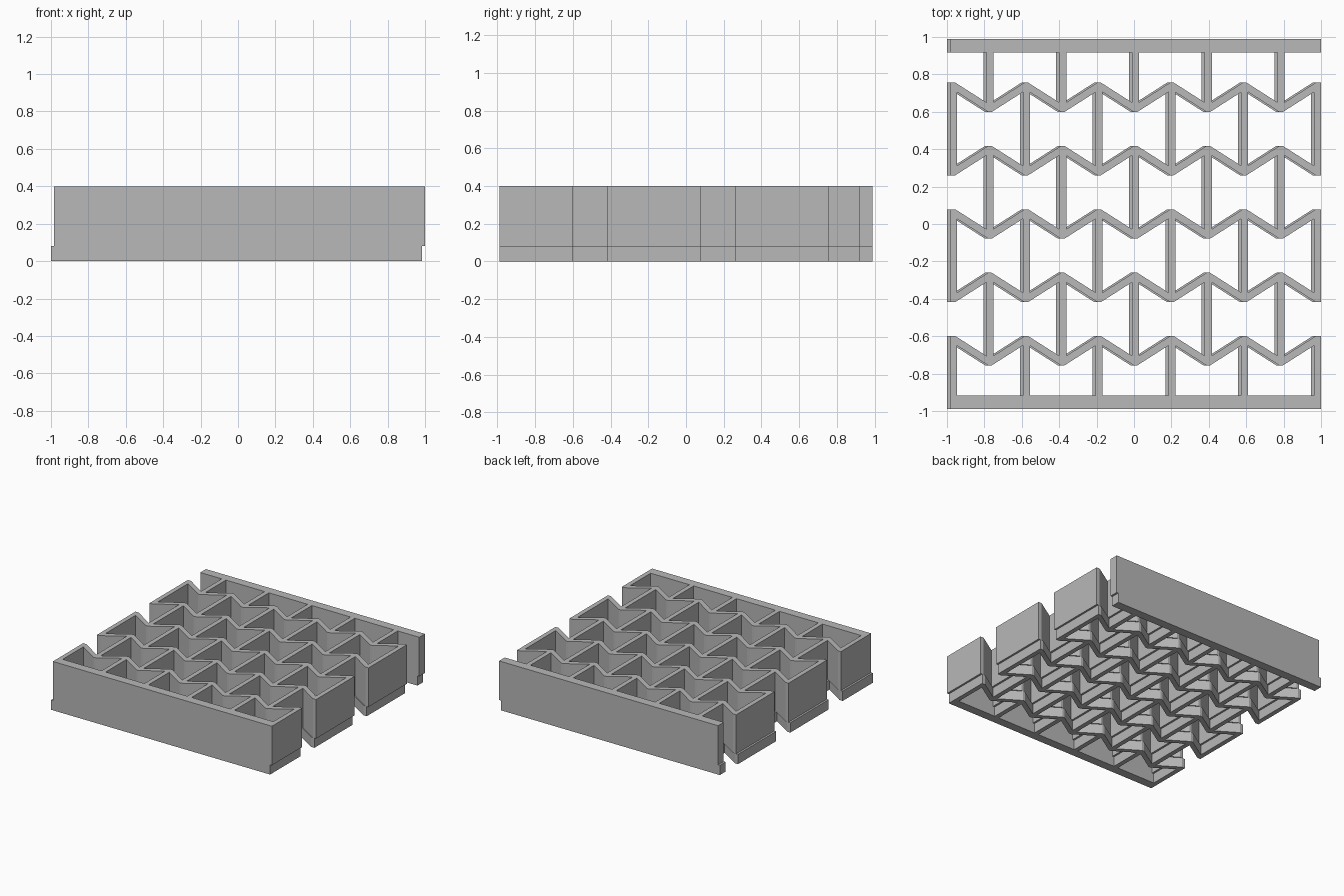
import bpy

old = bpy.data.objects.get("Cube")
if old:
    bpy.data.objects.remove(old, do_unlink=True)

WALL = 0.038                 # wall thickness
PITCH = 0.1946               # spacing between zigzag nodes
CAP = 0.0095                 # half width of the flat zigzag tips
SLOPE = 0.637
REACH = 0.0785               # tip height from each row's middle
EDGE_X = 5 * PITCH + WALL / 2
EDGE_Y = 0.99
BAR = 0.917                  # inner face of the end bars
ROWS = [-BAR, -0.6775, -0.339, 0, 0.339, 0.6775, BAR]

grey = bpy.data.materials.new("grey")
grey.use_nodes = True
grey.diffuse_color = (0.48, 0.48, 0.48, 1)
grey.node_tree.nodes["Principled BSDF"].inputs["Base Color"].default_value = (0.48, 0.48, 0.48, 1)


def half_cell(band):
    """Right half of a re-entrant cell, from its bottom tip to its top tip."""
    side = PITCH - WALL / 2
    drop = SLOPE * (side - CAP)
    low, high = ROWS[band], ROWS[band + 1]
    low_side, high_side = low, high
    if band > 0:
        low += REACH
        low_side = low - drop
    if band < 5:
        high -= REACH
        high_side = high + drop
    return [(CAP, low), (side, low_side), (side, high_side), (CAP, high)]


def hole(band, node):
    half = half_cell(band)
    cx = (node - 5) * PITCH
    return [(cx + x, y) for x, y in half] + [(cx - x, y) for x, y in reversed(half)]


def outline():
    """Outer edge, with an open half cell at the ends of every second band."""
    right = [(EDGE_X, -EDGE_Y)]
    for band in (1, 3, 5):
        half = half_cell(band)
        right.append((EDGE_X, half[0][1]))
        right += [(5 * PITCH - x, y) for x, y in half]
        right.append((EDGE_X, half[-1][1]))
    right.append((EDGE_X, EDGE_Y))
    return right + [(-x, y) for x, y in reversed(right)]


def lattice(name, shift, z0, z1):
    """Fill the outline minus the holes and extrude it between two heights."""
    loops = [outline()]
    for band in range(6):
        nodes = range(2, 9, 2) if band % 2 else range(1, 10, 2)
        loops += [hole(band, node) for node in nodes]
    curve = bpy.data.curves.new(name + "_profile", "CURVE")
    curve.dimensions = "2D"
    curve.fill_mode = "BOTH"
    curve.extrude = (z1 - z0) / 2
    for points in loops:
        spline = curve.splines.new("POLY")
        spline.points.add(len(points) - 1)
        for p, (x, y) in zip(spline.points, points):
            p.co = (x, y, 0, 1)
        spline.use_cyclic_u = True
        spline.use_smooth = False
    helper = bpy.data.objects.new(name + "_profile", curve)
    bpy.context.collection.objects.link(helper)
    graph = bpy.context.evaluated_depsgraph_get()
    mesh = bpy.data.meshes.new_from_object(helper.evaluated_get(graph))
    bpy.data.objects.remove(helper, do_unlink=True)
    mesh.materials.clear()
    mesh.materials.append(grey)
    mesh.shade_flat()
    obj = bpy.data.objects.new(name, mesh)
    obj.location = (shift, 0, (z0 + z1) / 2)
    bpy.context.collection.objects.link(obj)


# Thin base layer, slightly offset sideways from the tall layer above it
lattice("base_lattice", -0.008, 0, 0.08)
lattice("upper_lattice", 0.008, 0.08, 0.4)
